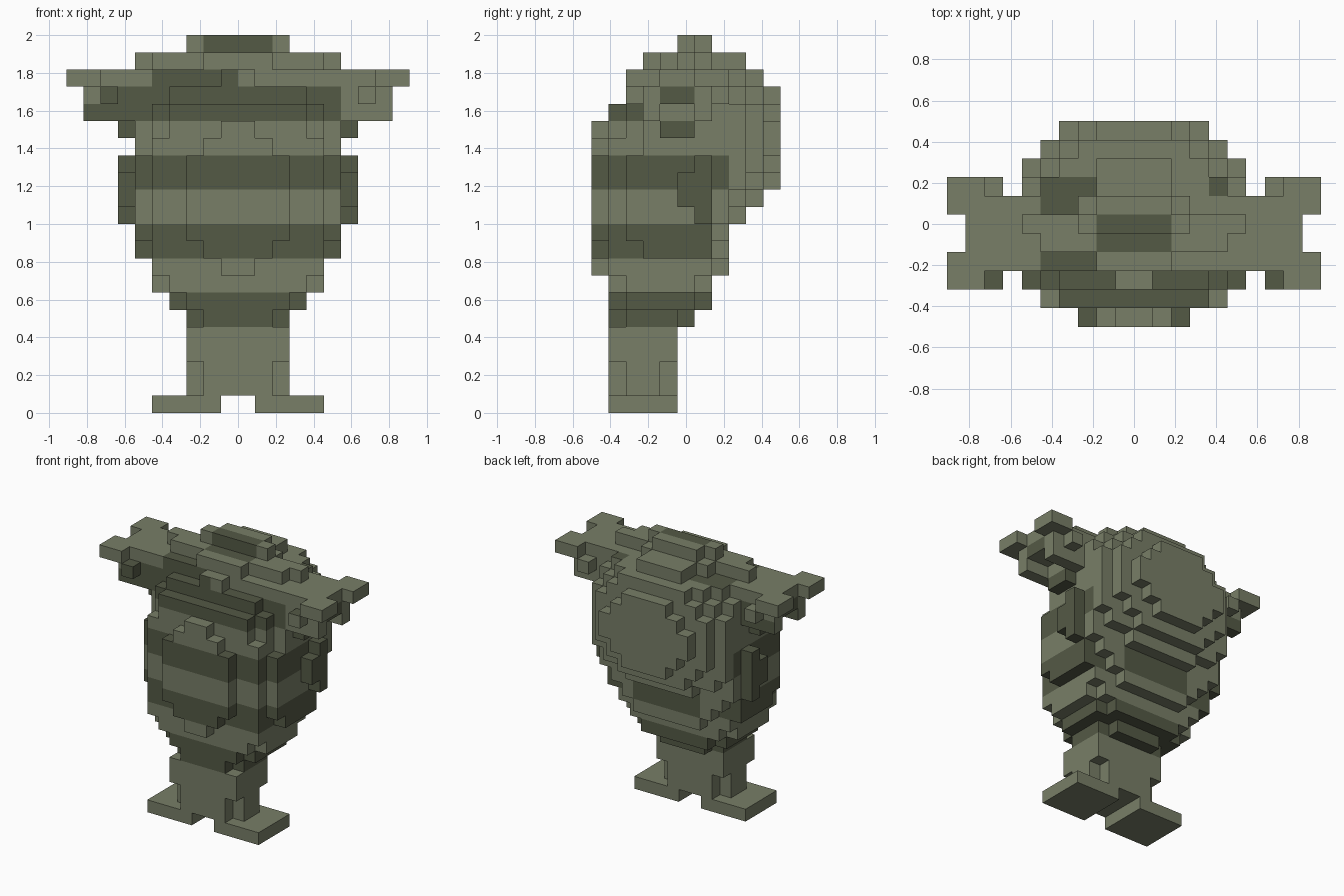
import bpy
import bmesh
from mathutils import Vector

# Blocky figure: every part is a set of unit blocks, skinned into clean outer faces
UNIT = 2 / 22
MID_DEPTH = 5.5

default_cube = bpy.data.objects.get("Cube")
if default_cube:
    bpy.data.objects.remove(default_cube, do_unlink=True)


def make_material(name, colour):
    material = bpy.data.materials.new(name)
    material.use_nodes = True
    material.diffuse_color = (*colour, 1)
    shader = material.node_tree.nodes["Principled BSDF"]
    shader.inputs["Base Color"].default_value = (*colour, 1)
    shader.inputs["Roughness"].default_value = 0.9
    return material


MATERIALS = [
    make_material("light olive", (0.188, 0.210, 0.136)),
    make_material("dark olive", (0.088, 0.100, 0.060)),
]


def blocks(half_widths, depths, layers, inner=0):
    """Mirrored blocks from inner to half_widths on both sides."""
    cells = set()
    for side in range(inner, half_widths):
        for depth in depths:
            for layer in layers:
                cells.add((side, depth, layer))
                cells.add((-1 - side, depth, layer))
    return cells


def rounded_slice(depth, start, lower, width, count, upper=()):
    """One upright slice: stepped lower edge, straight middle, stepped upper edge."""
    cells = set()
    steps = list(lower) + [width] * count + list(upper)
    for offset, half_width in enumerate(steps):
        cells |= blocks(half_width, [depth], [start + offset])
    return cells


def union(*groups):
    return set().union(*groups)


def is_dark(cell, normal):
    """Stripes by height, plus the dark limbs and crest."""
    x, depth, layer = cell
    side = x if x >= 0 else -1 - x
    if layer in (5, 6):
        return True
    if layer in (9, 10):
        return depth < 7 or (depth == 7 and side < 3)
    if layer in (13, 14):
        return depth < 8
    if layer in (11, 12, 16):
        return side == 6
    if layer in (17, 18):
        if abs(normal.x) > 0 and side == 8:
            return layer == 18 and depth in (4, 5)
        if depth in (2, 7) and side == 7:
            return depth == 2 and (x < 0 or normal.z > 0)
        return depth < 7 and (-9 if layer == 17 else -8) <= x < 6
    if layer == 19:
        if normal.z > 0:
            left_patch = -5 <= x < -2 and depth in (3, 6, 7)
            return left_patch or (x in (-6, 4, 5) and depth == 7)
        return normal.y < 0 and -5 <= x < 0
    if layer == 20:
        return depth == 4 and side < 2 and normal.z > 0
    return layer == 21 and depth == 5 and side < 2


# Round body, front to back
belly = rounded_slice(0, 8, (1, 2), 3, 5, (2, 1))
torso = union(
    rounded_slice(1, 6, (3, 4), 5, 8, (4, 4)),
    rounded_slice(2, 6, (4, 5, 5, 5), 6, 5, (5, 5, 5, 4, 1)),
    rounded_slice(3, 6, (4, 5, 5), 6, 8),
    rounded_slice(4, 6, (4, 5, 5), 6, 8),
    rounded_slice(5, 5, (2, 4, 5, 5), 6, 8),
    rounded_slice(6, 6, (3, 4, 5), 6, 8),
    rounded_slice(7, 8, (3, 4, 5), 6, 8, (5,)),
)
back_pack = union(
    rounded_slice(8, 11, (3, 5), 6, 5, (5, 4)),
    rounded_slice(9, 12, (3, 4), 5, 4, (4, 3)),
    rounded_slice(10, 13, (2, 3), 4, 2, (3, 2)),
)

# Wide outstretched plate with forked, stepped tips
shoulder_plate = union(
    blocks(9, range(3, 7), [19]),
    blocks(10, [2, 3, 6, 7], [19], inner=8),
    blocks(8, [2, 7], [18], inner=7),
)

# Sleeves below the plate, hollow between their front and back walls
sleeves = union(
    blocks(7, range(3, 7), [17]),
    blocks(9, range(3, 7), [18]),
    blocks(9, [3, 6], [17]),
    blocks(7, [4, 5], [16], inner=6),
)

# Crest on top
crest = union(
    blocks(2, [3, 7, 8], [20]),
    blocks(5, [4], [20]),
    blocks(6, [5], [20]),
    blocks(3, [6], [20]),
    blocks(3, [5], [21]),
    blocks(2, [6], [21]),
)

# Small side tabs
side_tabs = union(
    blocks(7, [5], [12, 13], inner=6),
    blocks(7, [6], range(11, 15), inner=6),
)

# Leg column and flat feet
legs = union(
    blocks(2, range(1, 5), [1, 2, 5]),
    blocks(3, [2, 3], [1, 2]),
    blocks(3, range(1, 5), [3, 4]),
    blocks(3, range(2, 5), [5]),
)
feet = blocks(5, range(1, 5), [0], inner=1)

PARTS = {
    "belly": belly,
    "torso": torso,
    "back_pack": back_pack,
    "shoulder_plate": shoulder_plate,
    "sleeves": sleeves - torso,
    "crest": crest,
    "side_tabs": side_tabs,
    "legs": legs,
    "feet": feet,
}
SOLID = union(*PARTS.values())


def build_part(name, cells):
    mesh = bpy.data.meshes.new(name)
    bm = bmesh.new()
    corners = {}

    def corner(point):
        key = tuple(round(value) for value in point)
        if key not in corners:
            place = Vector((key[0], key[1] - MID_DEPTH, key[2])) * UNIT
            corners[key] = bm.verts.new(place)
        return corners[key]

    # Skin only the faces that no other block covers
    for cell in sorted(cells):
        for axis in range(3):
            for sign in (-1, 1):
                normal = Vector((0, 0, 0))
                normal[axis] = sign
                neighbour = tuple(round(a + b) for a, b in zip(cell, normal))
                if neighbour in SOLID:
                    continue
                u, v = Vector((0, 0, 0)), Vector((0, 0, 0))
                u[(axis + 1) % 3] = 1
                v[(axis + 2) % 3] = 1
                base = Vector(cell)
                if sign > 0:
                    base += normal
                loop = [base, base + u, base + u + v, base + v]
                if sign < 0:
                    loop.reverse()
                face = bm.faces.new([corner(point) for point in loop])
                face.material_index = int(is_dark(cell, normal))

    # Merge flat neighbours of one colour
    bmesh.ops.dissolve_limit(
        bm, angle_limit=0.01, verts=bm.verts[:], edges=bm.edges[:],
        delimit={"MATERIAL"})
    bm.to_mesh(mesh)
    bm.free()
    for material in MATERIALS:
        mesh.materials.append(material)
    part = bpy.data.objects.new(name, mesh)
    bpy.context.collection.objects.link(part)


for part_name, part_cells in PARTS.items():
    build_part(part_name, part_cells)
